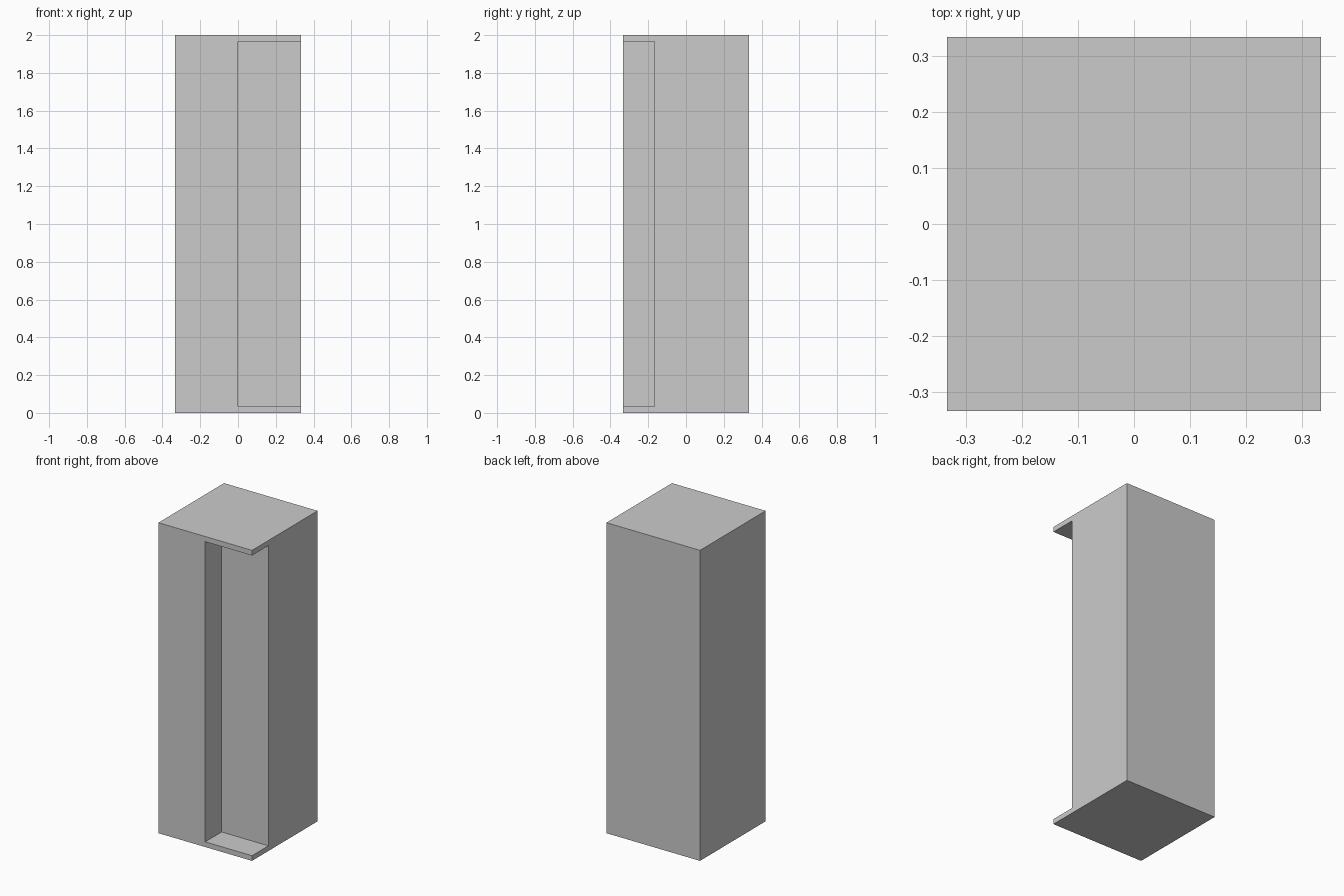
import bpy

if "Cube" in bpy.data.objects:
    bpy.data.objects.remove(bpy.data.objects["Cube"])


def box(name, lo, hi):
    """Axis-aligned box between two corners."""
    centre = [(a + b) / 2 for a, b in zip(lo, hi)]
    bpy.ops.mesh.primitive_cube_add(size=1, location=centre)
    obj = bpy.context.object
    obj.name = name
    obj.scale = [b - a for a, b in zip(lo, hi)]
    bpy.ops.object.transform_apply(location=True, rotation=False, scale=True)
    return obj


HALF = 1 / 3      # half the column width
HEIGHT = 2.0
LIP = 1 / 30      # thickness of the plates left above and below the recess
OVER = 0.2        # cutter overshoot past the open sides

# Solid square column
column = box("column", (-HALF, -HALF, 0), (HALF, HALF, HEIGHT))

# Recess at the front right corner, open to the front and the right
cutter = box("recess_cutter", (0, -HALF - OVER, LIP),
             (HALF + OVER, -HALF / 2, HEIGHT - LIP))
cutter.hide_render = True

cut = column.modifiers.new("recess", 'BOOLEAN')
cut.operation = 'DIFFERENCE'
cut.solver = 'EXACT'
cut.object = cutter

# Bake the cut and drop the helper
bpy.context.view_layer.objects.active = column
bpy.ops.object.modifier_apply(modifier=cut.name)
bpy.data.objects.remove(cutter)
